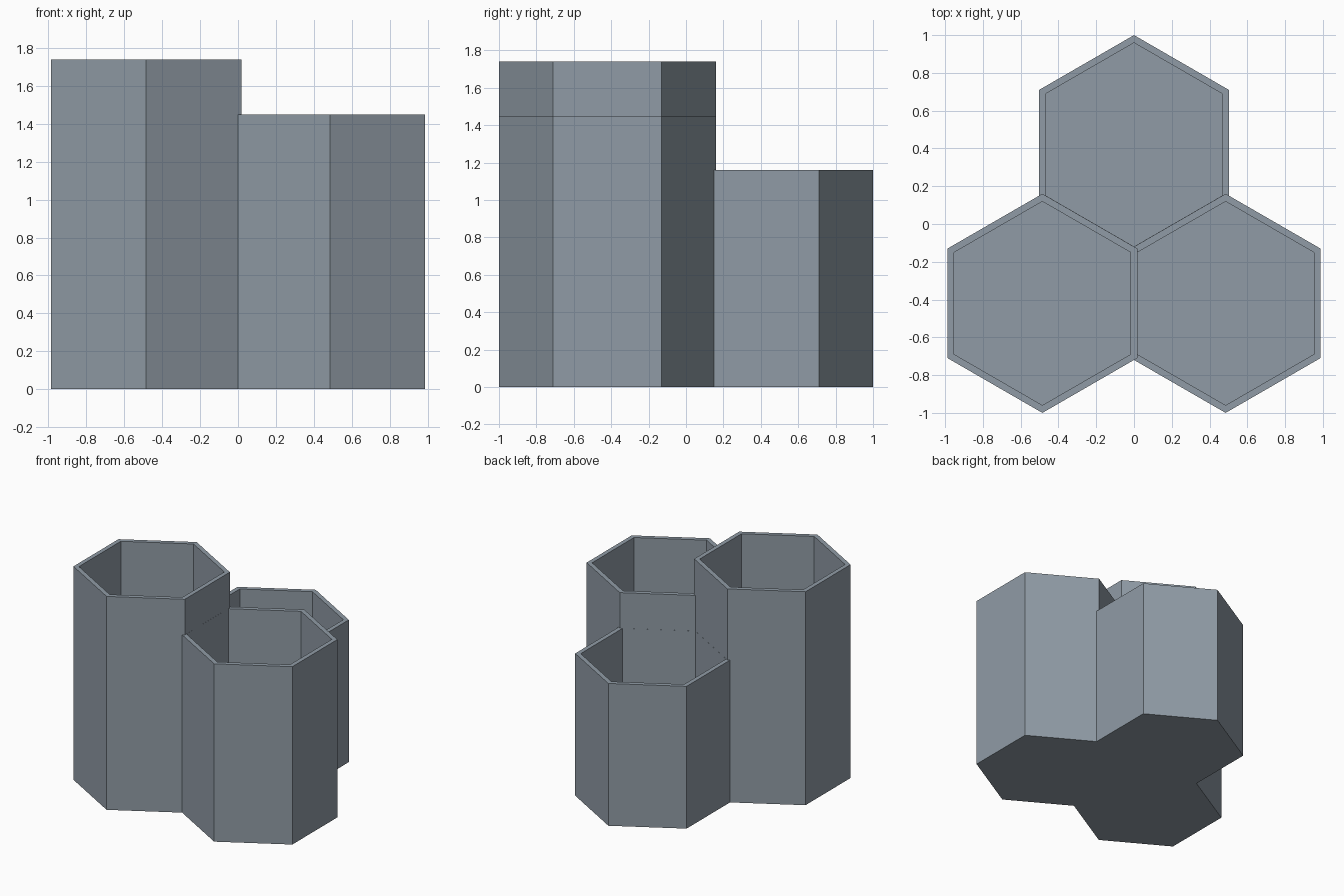
import bpy, bmesh, math

if "Cube" in bpy.data.objects:
    bpy.data.objects.remove(bpy.data.objects["Cube"])

R_OUT = 0.58                                   # outer corner radius
R_IN = 0.467 / math.cos(math.pi / 6)           # inner corner radius
FLOOR = 0.036

mat = bpy.data.materials.new("slate_grey")
mat.diffuse_color = (0.28, 0.33, 0.38, 1)
mat.use_nodes = True
mat.node_tree.nodes["Principled BSDF"].inputs["Base Color"].default_value = mat.diffuse_color


def hex_cup(name, x, y, height):
    """Open hexagonal cup with corners pointing along y."""
    bm = bmesh.new()

    def ring(r, z):
        return [bm.verts.new((r * math.sin(i * math.pi / 3),
                              r * math.cos(i * math.pi / 3), z)) for i in range(6)]

    # Outer wall, rim, inner wall
    rings = [ring(R_OUT, 0), ring(R_OUT, height), ring(R_IN, height), ring(R_IN, FLOOR)]
    for a, b in zip(rings, rings[1:]):
        for i in range(6):
            j = (i + 1) % 6
            bm.faces.new((a[i], a[j], b[j], b[i]))
    # Underside and inner floor
    bm.faces.new(rings[0])
    bm.faces.new(rings[-1])
    bmesh.ops.recalc_face_normals(bm, faces=bm.faces)

    mesh = bpy.data.meshes.new(name)
    bm.to_mesh(mesh)
    bm.free()
    mesh.materials.append(mat)
    obj = bpy.data.objects.new(name, mesh)
    obj.location = (x, y, 0)
    bpy.context.collection.objects.link(obj)


# Three stepped cups sharing their walls
hex_cup("tall_cup", -0.485, -0.42, 1.74)
hex_cup("medium_cup", 0.485, -0.42, 1.45)
hex_cup("short_cup", 0, 0.42, 1.16)
